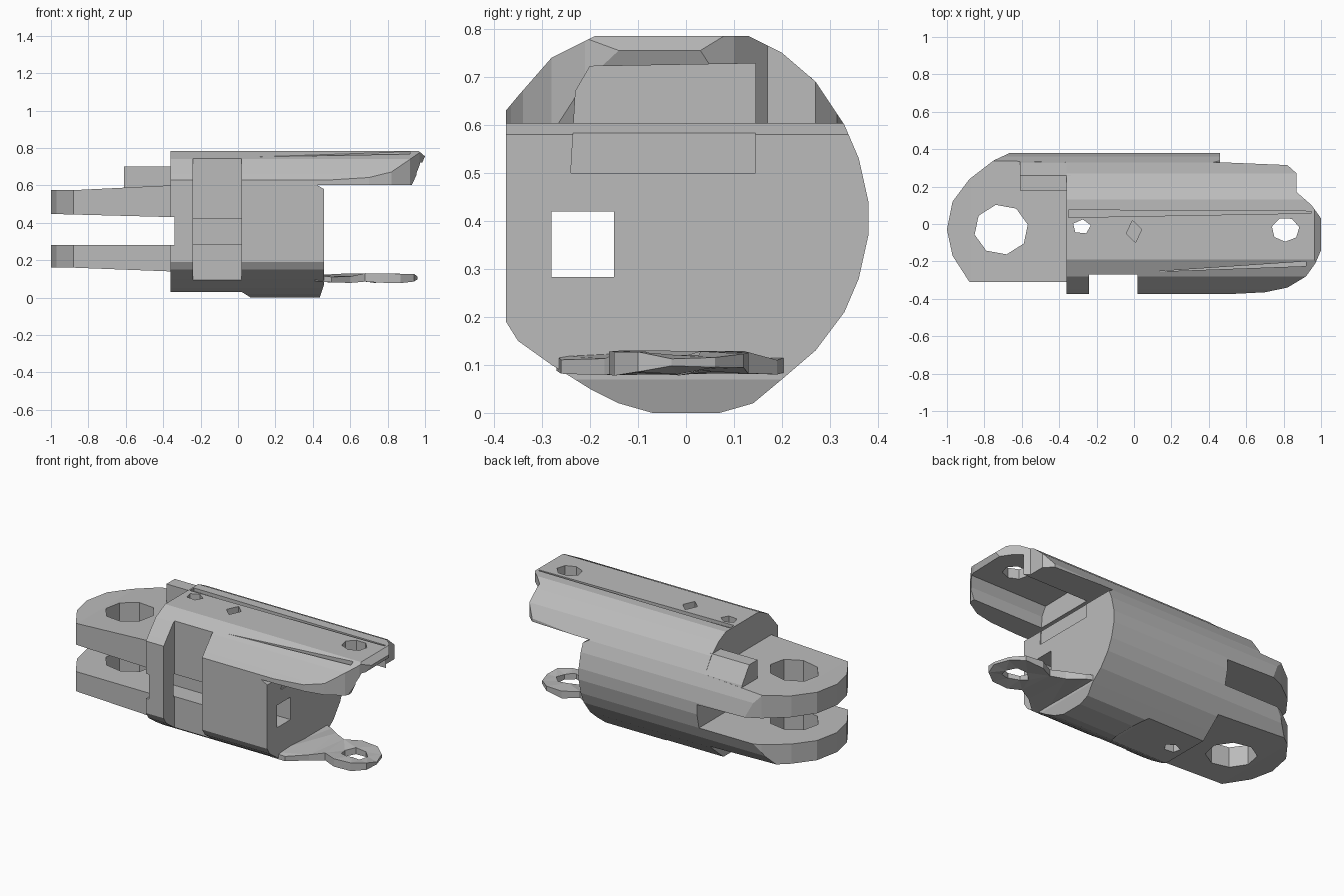
import bpy, bmesh, math, random
from mathutils import Vector

random.seed(4)
old = bpy.data.objects.get("Cube")
if old:
    bpy.data.objects.remove(old, do_unlink=True)

grey = bpy.data.materials.new("plain_grey")
grey.use_nodes = True
grey.diffuse_color = (0.5, 0.5, 0.5, 1)
grey.node_tree.nodes["Principled BSDF"].inputs["Base Color"].default_value = (0.5, 0.5, 0.5, 1)


def prism(name, points, axis, lo, hi):
    """Extrude a 2D outline along an axis between lo and hi."""
    place = {"x": lambda a, b, t: (t, a, b),
             "y": lambda a, b, t: (a, t, b),
             "z": lambda a, b, t: (a, b, t)}[axis]
    bm = bmesh.new()
    face = bm.faces.new([bm.verts.new(place(a, b, lo)) for a, b in points])
    ext = bmesh.ops.extrude_face_region(bm, geom=[face])
    shift = Vector(place(0, 0, hi - lo))
    bmesh.ops.translate(bm, vec=shift, verts=[v for v in ext["geom"] if isinstance(v, bmesh.types.BMVert)])
    bmesh.ops.recalc_face_normals(bm, faces=bm.faces)
    mesh = bpy.data.meshes.new(name)
    bm.to_mesh(mesh)
    bm.free()
    mesh.materials.append(grey)
    ob = bpy.data.objects.new(name, mesh)
    bpy.context.collection.objects.link(ob)
    return ob


def rect(a0, a1, b0, b1):
    return [(a0, b0), (a1, b0), (a1, b1), (a0, b1)]


def ring(cx, cy, rx, ry, sides, turn=0.2):
    steps = [turn + 2 * math.pi * i / sides for i in range(sides)]
    return [(cx + rx * math.cos(t), cy + ry * math.sin(t)) for t in steps]


def combine(ob, tool, operation="DIFFERENCE"):
    mod = ob.modifiers.new("shape", "BOOLEAN")
    mod.operation = operation
    mod.solver = "EXACT"
    mod.object = tool
    bpy.context.view_layer.objects.active = ob
    bpy.ops.object.modifier_apply(modifier=mod.name)
    bpy.data.objects.remove(tool, do_unlink=True)


# Round section with a flat front, flat top and narrow flat bottom
section = [(-.07, 0), (.07, 0), (.14, .02), (.2, .07), (.27, .13), (.33, .21),
           (.36, .28), (.38, .37), (.38, .44), (.36, .53), (.33, .6), (.27, .69),
           (.2, .75), (.13, .785), (-.19, .785), (-.28, .74), (-.35, .66),
           (-.375, .63), (-.375, .19), (-.35, .15), (-.28, .1), (-.2, .05), (-.14, .02)]
body = prism("body", section, "x", -1.02, 1.02)

# Side silhouette: two lugs, solid middle and overhanging hood
side = [(-1.1, .45), (-1.1, .575), (-.87, .575), (-.36, .6), (-.36, .9), (.95, .9),
        (.965, .785), (1.0, .755), (.93, .603), (.42, .603), (.46, .58), (.46, .07),
        (.43, -.02), (.1, -.02), (.02, .03), (-.36, .03), (-.36, .14), (-.88, .16),
        (-1.1, .16), (-1.1, .28), (-.34, .28), (-.34, .43)]
combine(body, prism("side_cutter", side, "y", -.6, .6), "INTERSECT")

# Plan outline: rounded lug end, front recess and tapered hood tip
plan = [(-.36, -.31), (-.88, -.31), (-.97, -.17), (-1, -.03), (-.97, .12), (-.88, .24),
        (-.75, .34), (-.62, .4), (.46, .4), (.46, .33), (.82, .315), (.87, .27),
        (.87, .17), (.95, .1), (1, .03), (1, -.14), (.97, -.21), (.92, -.28),
        (.82, -.34), (.7, -.365), (.02, -.4), (.02, -.27), (-.24, -.27), (-.24, -.4),
        (-.36, -.4)]
combine(body, prism("plan_cutter", plan, "z", -.3, 1.2), "INTERSECT")

# Hinge hole, cord holes, lengthwise tunnel and channel under the hood
combine(body, prism("hinge_hole", ring(-.71, -.03, .145, .135, 8), "z", .1, .65))
combine(body, prism("cord_hole", ring(-.28, -.015, .05, .04, 5), "z", -.1, .9))
combine(body, prism("blind_hole", ring(0, -.04, .042, .06, 4), "z", .5, .9))
combine(body, prism("tip_hole", ring(.81, -.03, .075, .065, 7), "z", .5, .9))
combine(body, prism("tunnel", rect(-.28, -.15, .283, .42), "x", -.45, .55))
channel = [(-.24, .5), (.145, .5), (.145, .728), (-.2, .722), (-.23, .67)]
combine(body, prism("channel", channel, "x", .455, 1.1))

# Shallow tapering grooves along the top
groove = [(-.35, .075), (.95, .068), (.95, .058), (-.35, .035)]
combine(body, prism("top_groove", groove, "z", .765, .9))
crease = [(.1, -.255), (.92, -.2), (.92, -.225)]
combine(body, prism("front_crease", crease, "z", .745, .9))

# Stop block above the upper lug
stop = [(.18, .57), (.18, .7), (.26, .7), (.33, .6), (.34, .57)]
prism("stop_block", stop, "x", -.61, -.34)

# Thin uneven tongue at the lower end
outline = [(.41, -.27), (.5, -.26), (.6, -.17), (.68, -.13), (.76, -.16), (.87, -.15),
           (.94, -.1), (.96, -.03), (.93, .06), (.86, .12), (.75, .13), (.66, .08),
           (.58, .12), (.5, .19), (.41, .22)]
tongue = prism("tongue", outline, "z", .088, .12)
combine(tongue, prism("tongue_hole", ring(.81, -.03, .08, .065, 7), "z", 0, .3))
bm = bmesh.new()
bm.from_mesh(tongue.data)
bmesh.ops.triangulate(bm, faces=bm.faces)
for v in bm.verts:
    if v.co.x > .45:
        v.co.z += random.uniform(-.012, .012)
bm.to_mesh(tongue.data)
bm.free()
